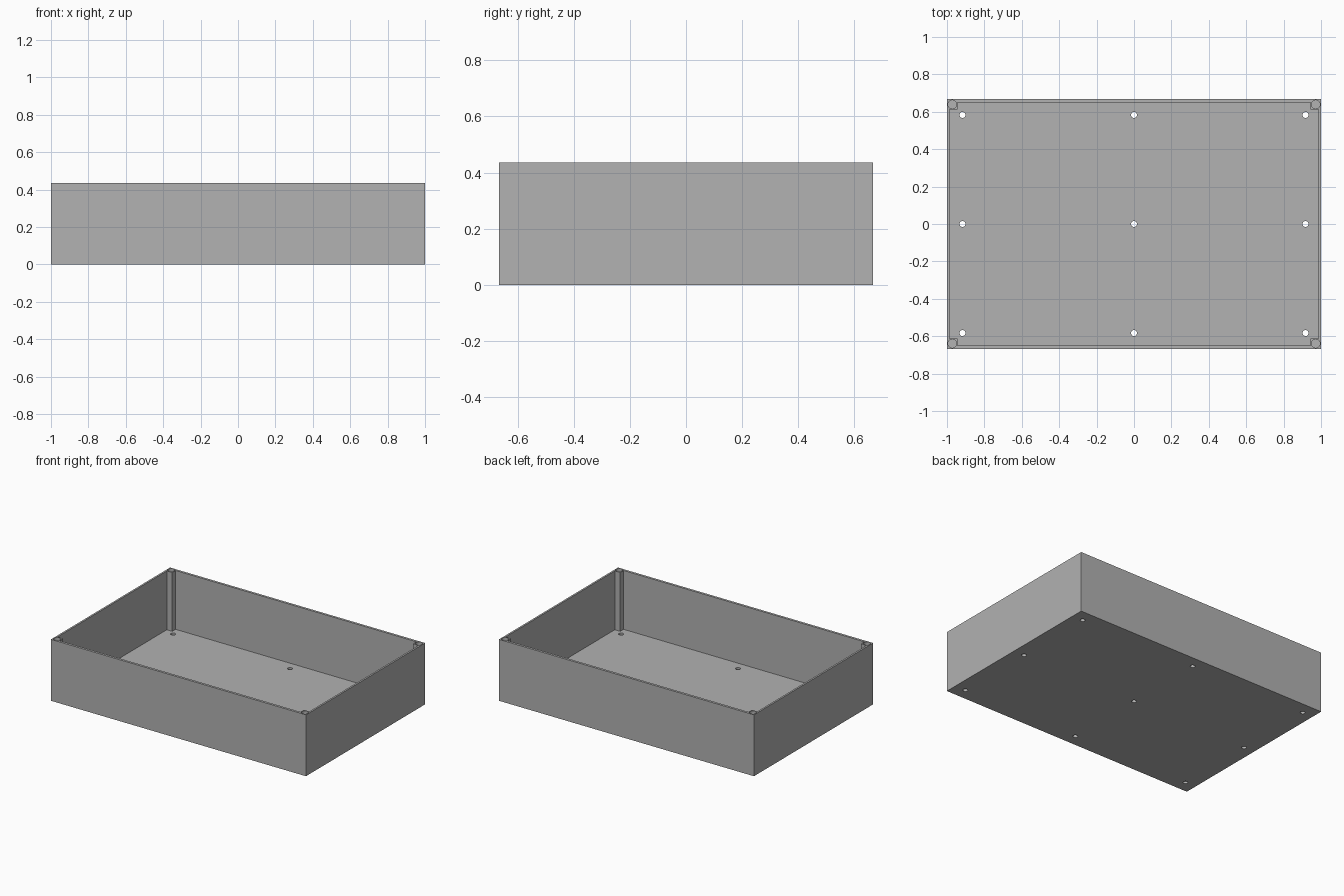
import bpy
import bmesh

# Remove the default cube
default = bpy.data.objects.get("Cube")
if default:
    bpy.data.objects.remove(default, do_unlink=True)

HX, HY, HEIGHT = 1.0, 0.667, 0.435      # half sizes and height
WALL_X, WALL_Y, FLOOR = 0.013, 0.017, 0.018
POST = 0.055                            # corner post size from the outside
SCREW_X, SCREW_Y = 0.917, 0.583

grey = bpy.data.materials.new("mid grey")
grey.use_nodes = True
colour = (0.445, 0.445, 0.445, 1.0)
grey.diffuse_color = colour
grey.node_tree.nodes["Principled BSDF"].inputs["Base Color"].default_value = colour


def to_object(name, bm):
    bmesh.ops.recalc_face_normals(bm, faces=bm.faces)
    mesh = bpy.data.meshes.new(name)
    bm.to_mesh(mesh)
    bm.free()
    mesh.materials.append(grey)
    obj = bpy.data.objects.new(name, mesh)
    bpy.context.collection.objects.link(obj)
    return obj


def prism(name, outline, bottom, top):
    """Extrude a flat outline upward."""
    bm = bmesh.new()
    face = bm.faces.new([bm.verts.new((x, y, bottom)) for x, y in outline])
    raised = bmesh.ops.extrude_face_region(bm, geom=[face])["geom"]
    verts = [g for g in raised if isinstance(g, bmesh.types.BMVert)]
    bmesh.ops.translate(bm, verts=verts, vec=(0, 0, top - bottom))
    return to_object(name, bm)


def drills(name, centres, radius, bottom, top):
    """A set of upright cylinders."""
    bm = bmesh.new()
    for x, y in centres:
        made = bmesh.ops.create_cone(bm, cap_ends=True, segments=32, radius1=radius,
                                     radius2=radius, depth=top - bottom)
        bmesh.ops.translate(bm, verts=made["verts"], vec=(x, y, (bottom + top) / 2))
    return to_object(name, bm)


def cut(target, cutter):
    cutter.hide_render = True
    mod = target.modifiers.new(cutter.name, 'BOOLEAN')
    mod.operation = 'DIFFERENCE'
    mod.solver = 'EXACT'
    mod.object = cutter
    bpy.context.view_layer.objects.active = target
    bpy.ops.object.modifier_apply(modifier=mod.name)
    bpy.data.objects.remove(cutter, do_unlink=True)


# Solid tray block
tray = prism("tray", [(-HX, -HY), (HX, -HY), (HX, HY), (-HX, HY)], 0, HEIGHT)

# Cavity with notched corners, which leaves the four corner posts standing
ix, iy = HX - WALL_X, HY - WALL_Y
px, py = HX - POST, HY - POST
cavity = []
for sx, sy in ((1, 1), (-1, 1), (-1, -1), (1, -1)):
    notch = [(sx * ix, sy * py), (sx * px, sy * py), (sx * px, sy * iy)]
    cavity += notch if sx * sy > 0 else notch[::-1]
cut(tray, prism("cavity_cutter", cavity, FLOOR, HEIGHT + 0.1))

# Blind round pockets in the post tops
corners = [(sx * (HX - 0.028), sy * (HY - 0.028)) for sx in (-1, 1) for sy in (-1, 1)]
cut(tray, drills("pocket_cutter", corners, 0.023, HEIGHT - 0.03, HEIGHT + 0.1))

# Grid of screw holes through the floor
grid = [(i * SCREW_X, j * SCREW_Y) for i in (-1, 0, 1) for j in (-1, 0, 1)]
cut(tray, drills("screw_hole_cutter", grid, 0.016, -0.1, FLOOR + 0.1))

# Smooth the round holes and keep the box edges sharp
bpy.ops.object.select_all(action='DESELECT')
tray.select_set(True)
bpy.context.view_layer.objects.active = tray
bpy.ops.object.shade_smooth_by_angle()
